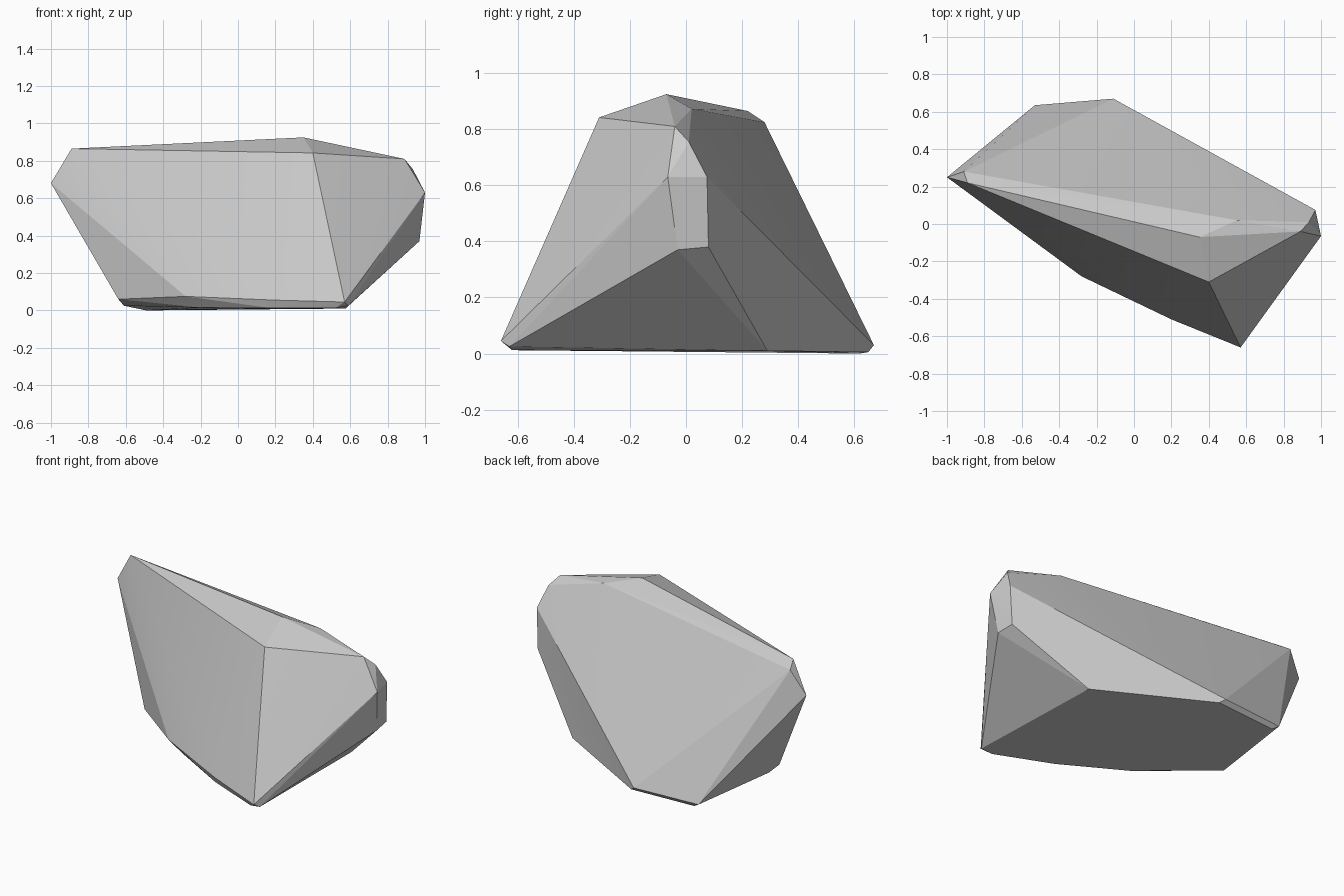
import bpy, bmesh

if "Cube" in bpy.data.objects:
    bpy.data.objects.remove(bpy.data.objects["Cube"])

# Corner points of the faceted boulder, grouped by region
left_tip = [(-1, .25, .68), (-.89, .22, .865), (-.91, .28, .825)]
crown = [(.35, -.07, .925), (.40, -.31, .842), (.55, .02, .873), (.58, -.18, .832)]
right_tip = [(.89, -.04, .81), (.935, .01, .755), (1, -.065, .63),
             (.97, .075, .63), (.96, .08, .38), (.97, -.03, .37)]
front_foot = [(.57, -.66, .045), (.59, -.63, .025), (.2, -.51, .055),
              (-.28, -.28, .075), (-.64, .0, .06)]
back_foot = [(-.11, .67, .03), (-.53, .635, .025), (.575, .29, .01)]
base = [(-.08, .65, .005), (-.49, .62, 0), (-.61, .06, .025), (-.2, -.27, .015),
        (.18, -.48, .012), (.52, -.62, .012)]

# Wrap the corners in a convex hull
bm = bmesh.new()
for co in left_tip + crown + right_tip + front_foot + back_foot + base:
    bm.verts.new(co)
hull = bmesh.ops.convex_hull(bm, input=bm.verts)
bmesh.ops.delete(bm, geom=[v for v in bm.verts if not v.link_faces], context='VERTS')
bmesh.ops.recalc_face_normals(bm, faces=bm.faces)

mesh = bpy.data.meshes.new("boulder")
bm.to_mesh(mesh)
bm.free()
boulder = bpy.data.objects.new("boulder", mesh)
bpy.context.collection.objects.link(boulder)

# Soften only the shallow facets
bpy.context.view_layer.objects.active = boulder
boulder.select_set(True)
bpy.ops.object.shade_smooth_by_angle(angle=0.14)
